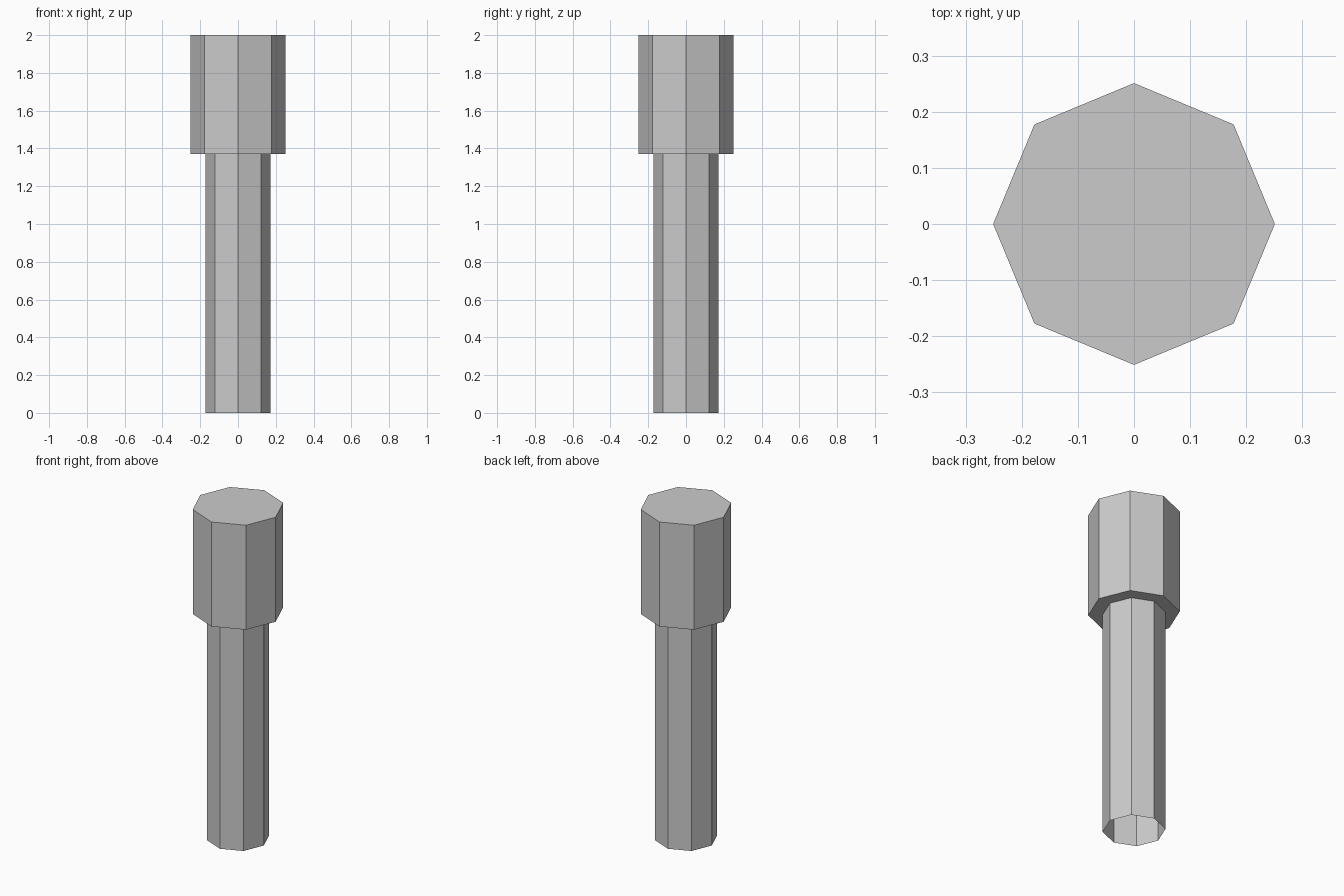
import bpy, bmesh
from math import cos, sin, tau

if "Cube" in bpy.data.objects:
    bpy.data.objects.remove(bpy.data.objects["Cube"])

SIDES = 8
# (radius, height) from the open foot, out at the shoulder, up to the head top
PROFILE = [(0.172, 0.0), (0.172, 1.37), (0.251, 1.37), (0.251, 2.0)]

bm = bmesh.new()
rings = [[bm.verts.new((r * cos(tau * i / SIDES), r * sin(tau * i / SIDES), z))
          for i in range(SIDES)] for r, z in PROFILE]

# Shaft walls, shoulder ring and head walls
for low, high in zip(rings, rings[1:]):
    for i in range(SIDES):
        j = (i + 1) % SIDES
        bm.faces.new((low[i], low[j], high[j], high[i]))

# Closed head top; the shaft foot stays open
bm.faces.new(rings[-1])

mesh = bpy.data.meshes.new("headed_post")
bm.to_mesh(mesh)
bm.free()
post = bpy.data.objects.new("headed_post", mesh)
bpy.context.collection.objects.link(post)
